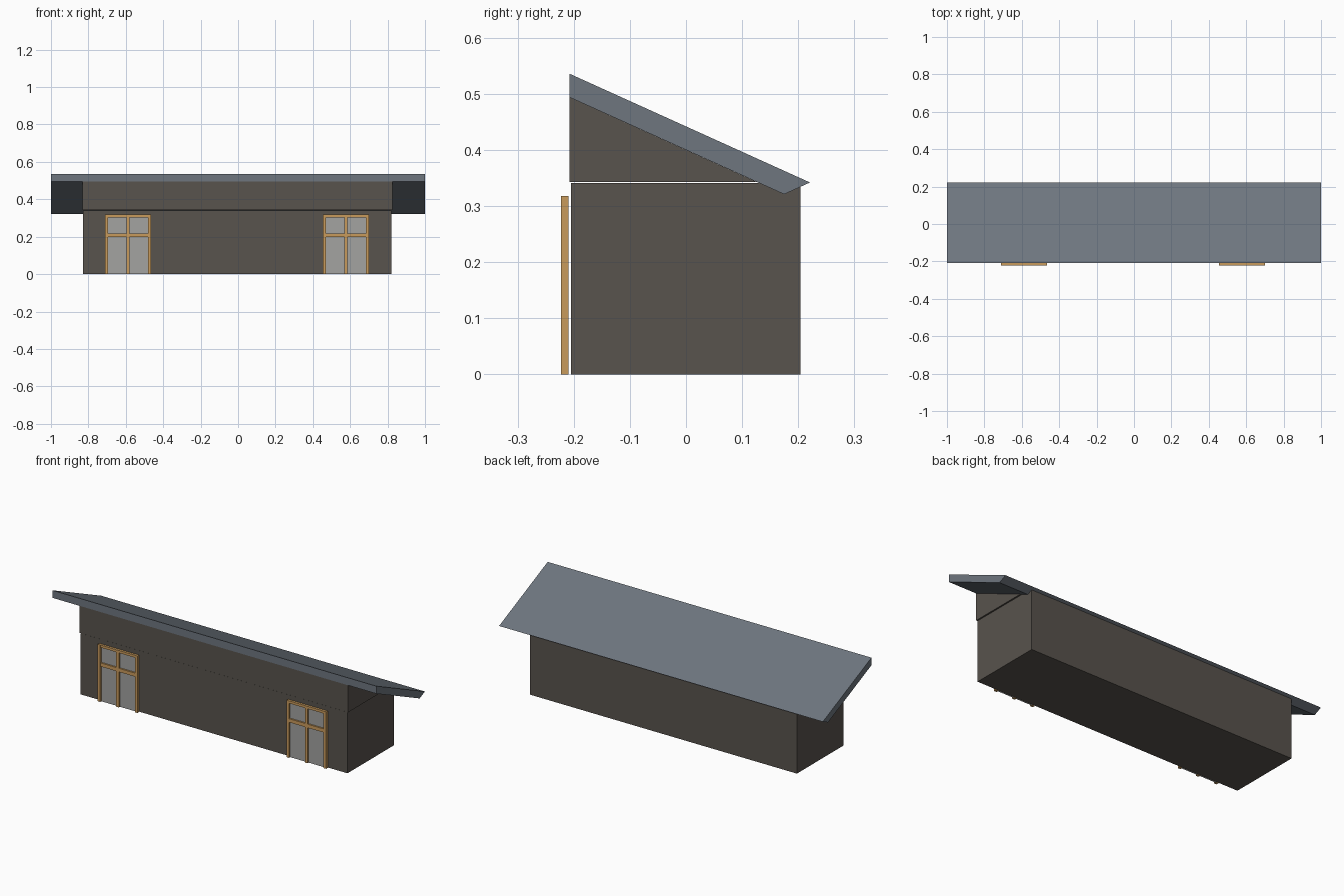
import bpy, bmesh

if "Cube" in bpy.data.objects:
    bpy.data.objects.remove(bpy.data.objects["Cube"])


def material(name, srgb):
    lin = [((c / 255 + 0.055) / 1.055) ** 2.4 for c in srgb]
    m = bpy.data.materials.new(name)
    m.diffuse_color = (*lin, 1)
    m.use_nodes = True
    m.node_tree.nodes["Principled BSDF"].inputs["Base Color"].default_value = m.diffuse_color
    return m


WALL = material("dark wall", (88, 83, 77))
ROOF = material("slate roof", (110, 118, 127))
WOOD = material("wood trim", (201, 155, 92))
GLASS = material("grey glass", (163, 163, 161))


def prism(name, profile, x0, x1, mat):
    """Extrude a closed (y, z) profile along x."""
    bm = bmesh.new()
    face = bm.faces.new([bm.verts.new((x0, y, z)) for y, z in profile])
    ext = bmesh.ops.extrude_face_region(bm, geom=[face])
    moved = [v for v in ext["geom"] if isinstance(v, bmesh.types.BMVert)]
    bmesh.ops.translate(bm, verts=moved, vec=(x1 - x0, 0, 0))
    bmesh.ops.recalc_face_normals(bm, faces=bm.faces)
    mesh = bpy.data.meshes.new(name)
    bm.to_mesh(mesh)
    bm.free()
    mesh.materials.append(mat)
    ob = bpy.data.objects.new(name, mesh)
    bpy.context.collection.objects.link(ob)
    return ob


def box(name, x0, x1, y0, y1, z0, z1, mat):
    return prism(name, [(y0, z0), (y1, z0), (y1, z1), (y0, z1)], x0, x1, mat)


# Main walls, the wedge above them and the sloping roof slab
box("wall_body", -0.828, 0.82, -0.205, 0.204, 0, 0.341, WALL)
prism("upper_wall_wedge", [(-0.208, 0.343), (0.126, 0.343), (-0.208, 0.494)],
      -0.832, 0.826, WALL)
prism("roof_slab", [(-0.208, 0.494), (0.175, 0.321), (0.221, 0.342), (-0.208, 0.536)],
      -1, 1, ROOF)

# Two glazed double doors on the front
HALF, TOP, POST = 0.123, 0.318, 0.016
FRONT, BACK = -0.223, -0.209
for side, cx in (("left", -0.588), ("right", 0.578)):
    for part, x in (("outer", -HALF), ("middle", -POST / 2), ("inner", HALF - POST)):
        box(f"{side}_door_{part}_post", cx + x, cx + x + POST, FRONT, BACK, 0, TOP, WOOD)
    for part, z0, z1 in (("top", TOP - 0.014, TOP), ("middle", 0.198, 0.218)):
        for i, x in enumerate((-HALF + POST, POST / 2)):
            box(f"{side}_door_{part}_rail_{i}", cx + x, cx + x + HALF - 1.5 * POST,
                FRONT + 0.001, BACK, z0, z1, WOOD)
    box(f"{side}_door_glass", cx - HALF + 0.004, cx + HALF - 0.004,
        -0.213, -0.2095, 0, TOP - 0.004, GLASS)
